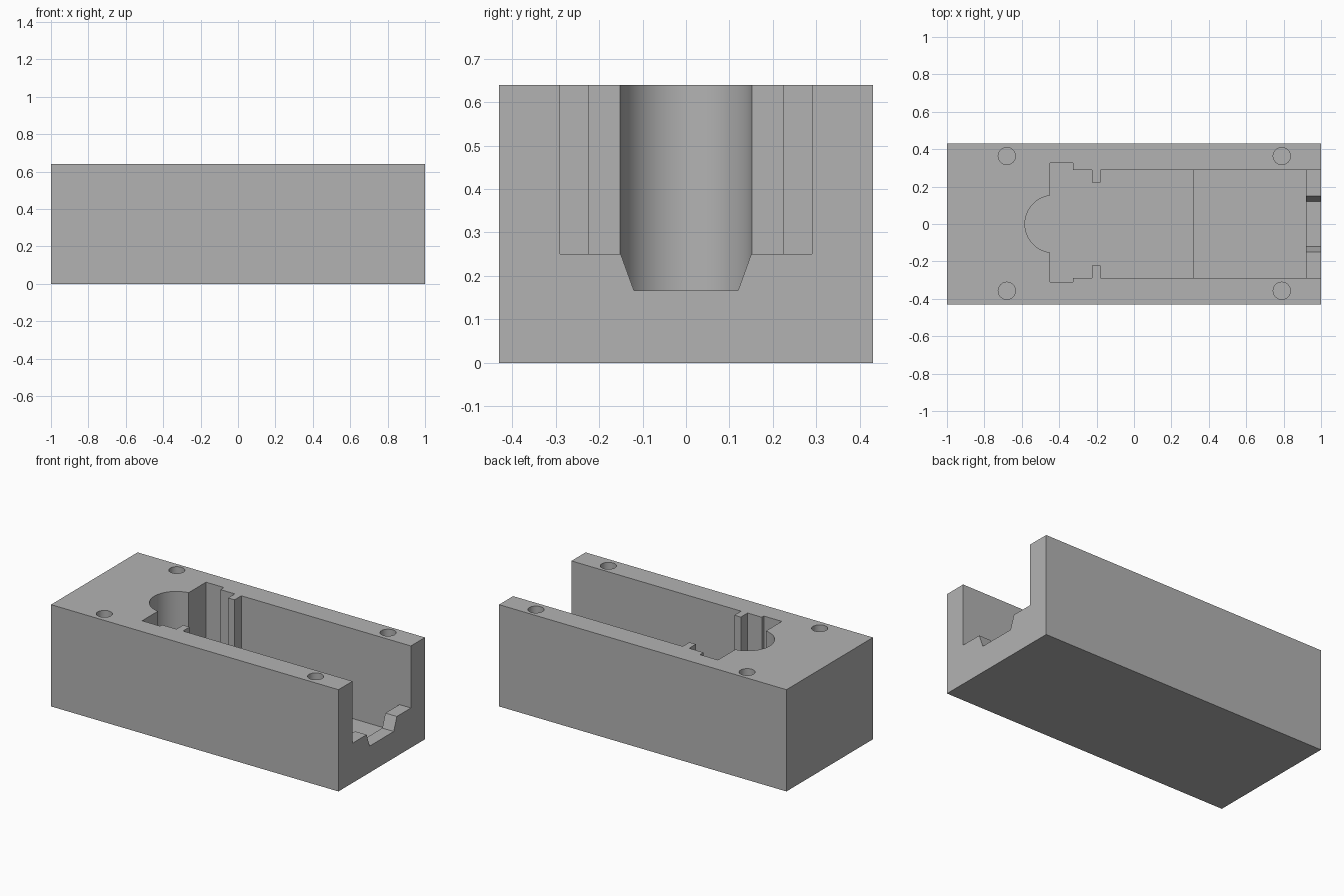
import bpy, bmesh, math
from mathutils import Vector

default = bpy.data.objects.get("Cube")
if default:
    bpy.data.objects.remove(default, do_unlink=True)

LENGTH, WIDTH, HEIGHT = 2.0, 0.86, 0.64
ABOVE = 0.8          # cutters rise past the top face
HALF = 0.29          # half width of the channel
LIP = 0.92           # inner face of the low end wall

grey = bpy.data.materials.new("plain grey")
grey.use_nodes = True
grey.diffuse_color = (0.45, 0.45, 0.45, 1)
grey.node_tree.nodes["Principled BSDF"].inputs["Base Color"].default_value = (0.45, 0.45, 0.45, 1)


def prism(name, points, direction):
    """Extrude a closed outline of 3D points along a direction."""
    bm = bmesh.new()
    face = bm.faces.new([bm.verts.new(p) for p in points])
    moved = bmesh.ops.extrude_face_region(bm, geom=[face])["geom"]
    bmesh.ops.translate(bm, vec=Vector(direction),
                        verts=[v for v in moved if isinstance(v, bmesh.types.BMVert)])
    bmesh.ops.recalc_face_normals(bm, faces=bm.faces)
    mesh = bpy.data.meshes.new(name)
    bm.to_mesh(mesh)
    bm.free()
    mesh.materials.append(grey)
    obj = bpy.data.objects.new(name, mesh)
    bpy.context.collection.objects.link(obj)
    return obj


def upright(name, outline, bottom, top=ABOVE):
    return prism(name, [(x, y, bottom) for x, y in outline], (0, 0, top - bottom))


def rectangle(x0, x1, half):
    return [(x0, -half), (x1, -half), (x1, half), (x0, half)]


def circle(cx, cy, radius, start, end, steps):
    return [(cx + radius * math.cos(start + (end - start) * i / steps),
             cy + radius * math.sin(start + (end - start) * i / steps)) for i in range(steps)]


def side_steps(sign, shoulder):
    """Shoulder recess and guide rib on one side, from the rounded end outward."""
    rib = 0.223 * sign
    wall = HALF * sign
    return [(-0.45, shoulder), (-0.325, shoulder), (-0.325, wall), (-0.225, wall),
            (-0.225, rib), (-0.18, rib), (-0.18, wall), (LIP, wall)]


# Solid block
block = upright("block", rectangle(-LENGTH / 2, LENGTH / 2, WIDTH / 2), 0, HEIGHT)

# Main pocket with rounded end, shoulders and ribs
edge = math.acos(-0.02 / 0.153)
arc = circle(-0.43, 0, 0.153, edge, 2 * math.pi - edge, 48)
arc.append((-0.45, -0.153 * math.sin(edge)))
outline = arc + side_steps(-1, -0.31) + side_steps(1, 0.325)[::-1]
cutters = [upright("pocket_cutter", outline, 0.125)]

# Deeper floor toward the open end, and the low end wall
cutters.append(upright("deep_floor_cutter", rectangle(0.32, LIP, HALF), 0.075))
cutters.append(upright("end_opening_cutter", rectangle(0.9, 1.1, HALF), 0.25))

# Tapered notch in the low end wall
notch = [(0.9, -0.12, 0.167), (0.9, 0.12, 0.167), (0.9, 0.161, 0.28), (0.9, -0.161, 0.28)]
cutters.append(prism("notch_cutter", notch, (0.2, 0, 0)))

# Four blind screw holes
for x in (-0.68, 0.79):
    for y in (-0.357, 0.363):
        cutters.append(upright("hole_cutter", circle(x, y, 0.046, 0, 2 * math.pi, 32), 0.32))

for cutter in cutters:
    cutter.hide_render = True
    cut = block.modifiers.new(cutter.name, "BOOLEAN")
    cut.operation = "DIFFERENCE"
    cut.solver = "EXACT"
    cut.object = cutter

# Bake the cuts, then drop the helpers
bpy.context.view_layer.update()
graph = bpy.context.evaluated_depsgraph_get()
carved = bpy.data.meshes.new_from_object(block.evaluated_get(graph))
block.modifiers.clear()
block.data = carved
for cutter in cutters:
    bpy.data.objects.remove(cutter, do_unlink=True)

bpy.ops.object.select_all(action="DESELECT")
block.select_set(True)
bpy.context.view_layer.objects.active = block
bpy.ops.object.shade_smooth_by_angle(angle=math.radians(30))
